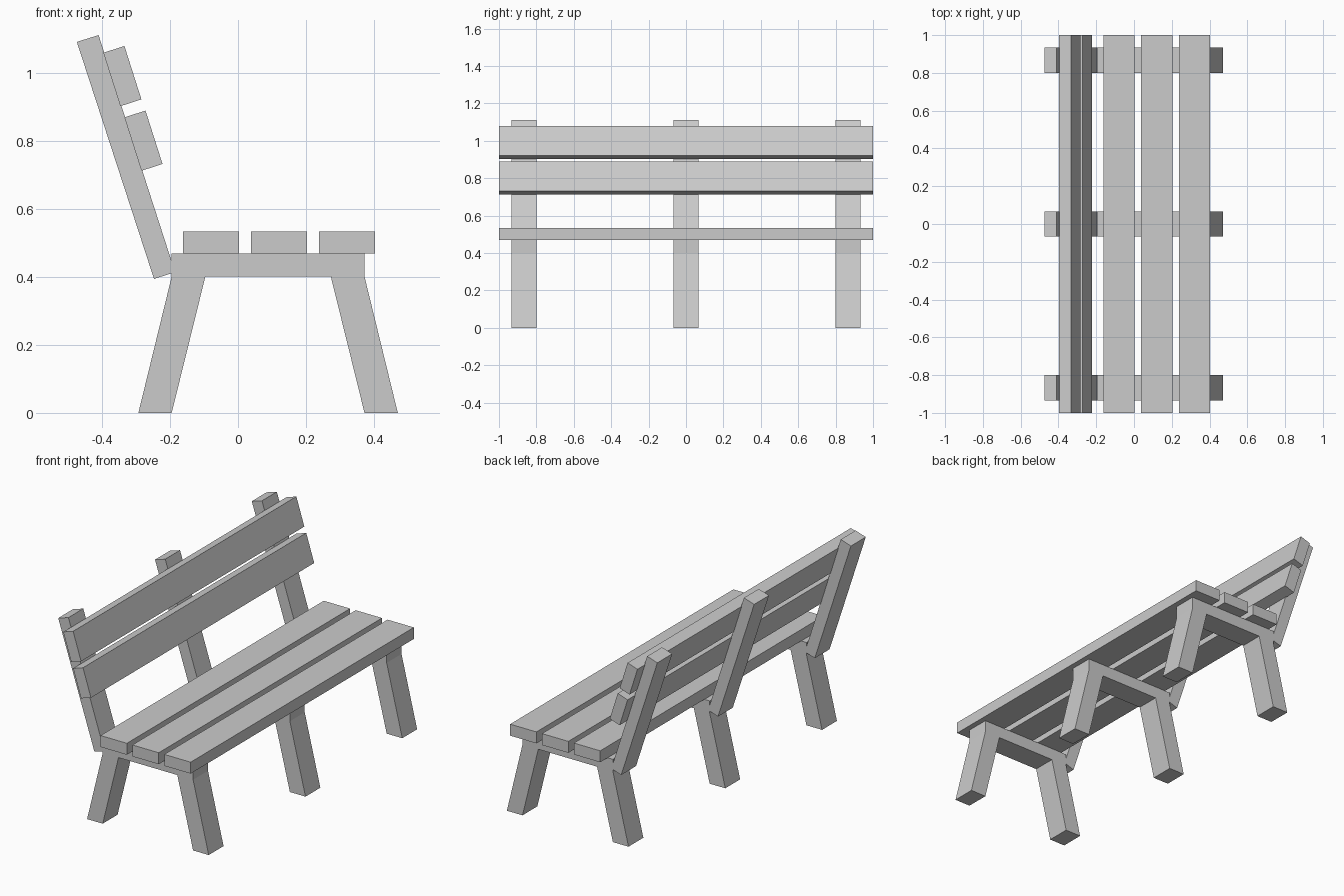
import bpy, bmesh

if "Cube" in bpy.data.objects:
    bpy.data.objects.remove(bpy.data.objects["Cube"])


def extrude_profile(name, profile, y_center, depth):
    """Extrude an (x, z) outline along y into a closed solid."""
    bm = bmesh.new()
    face = bm.faces.new([bm.verts.new((x, y_center - depth / 2, z)) for x, z in profile])
    new = bmesh.ops.extrude_face_region(bm, geom=[face])["geom"]
    verts = [g for g in new if isinstance(g, bmesh.types.BMVert)]
    bmesh.ops.translate(bm, verts=verts, vec=(0, depth, 0))
    bmesh.ops.recalc_face_normals(bm, faces=bm.faces)
    mesh = bpy.data.meshes.new(name)
    bm.to_mesh(mesh)
    bm.free()
    obj = bpy.data.objects.new(name, mesh)
    bpy.context.collection.objects.link(obj)
    return obj


# Side outlines
trestle = [(-0.293, 0), (-0.195, 0), (-0.096, 0.401), (0.273, 0.401),
           (0.372, 0), (0.47, 0), (0.372, 0.401), (0.372, 0.469),
           (-0.195, 0.469), (-0.195, 0.401)]
post = [(-0.474, 1.091), (-0.41, 1.111), (-0.185, 0.414), (-0.247, 0.394)]
back_slat = [(-0.396, 1.059), (-0.334, 1.079), (-0.284, 0.922), (-0.346, 0.902)]

# Three leg frames, each with a leaning back post
for i, y in enumerate((-0.867, 0, 0.867)):
    extrude_profile(f"leg_frame_{i + 1}", trestle, y, 0.133)
    extrude_profile(f"back_post_{i + 1}", post, y, 0.133)

# Seat planks
for i in range(3):
    x0 = -0.162 + 0.2 * i
    x1 = x0 + 0.165
    extrude_profile(f"seat_plank_{i + 1}",
                    [(x0, 0.469), (x1, 0.469), (x1, 0.534), (x0, 0.534)], 0, 2)

# Backrest planks, stepped down along the posts
for i in range(2):
    extrude_profile(f"back_plank_{i + 1}",
                    [(x + 0.062 * i, z - 0.19 * i) for x, z in back_slat], 0, 2)
